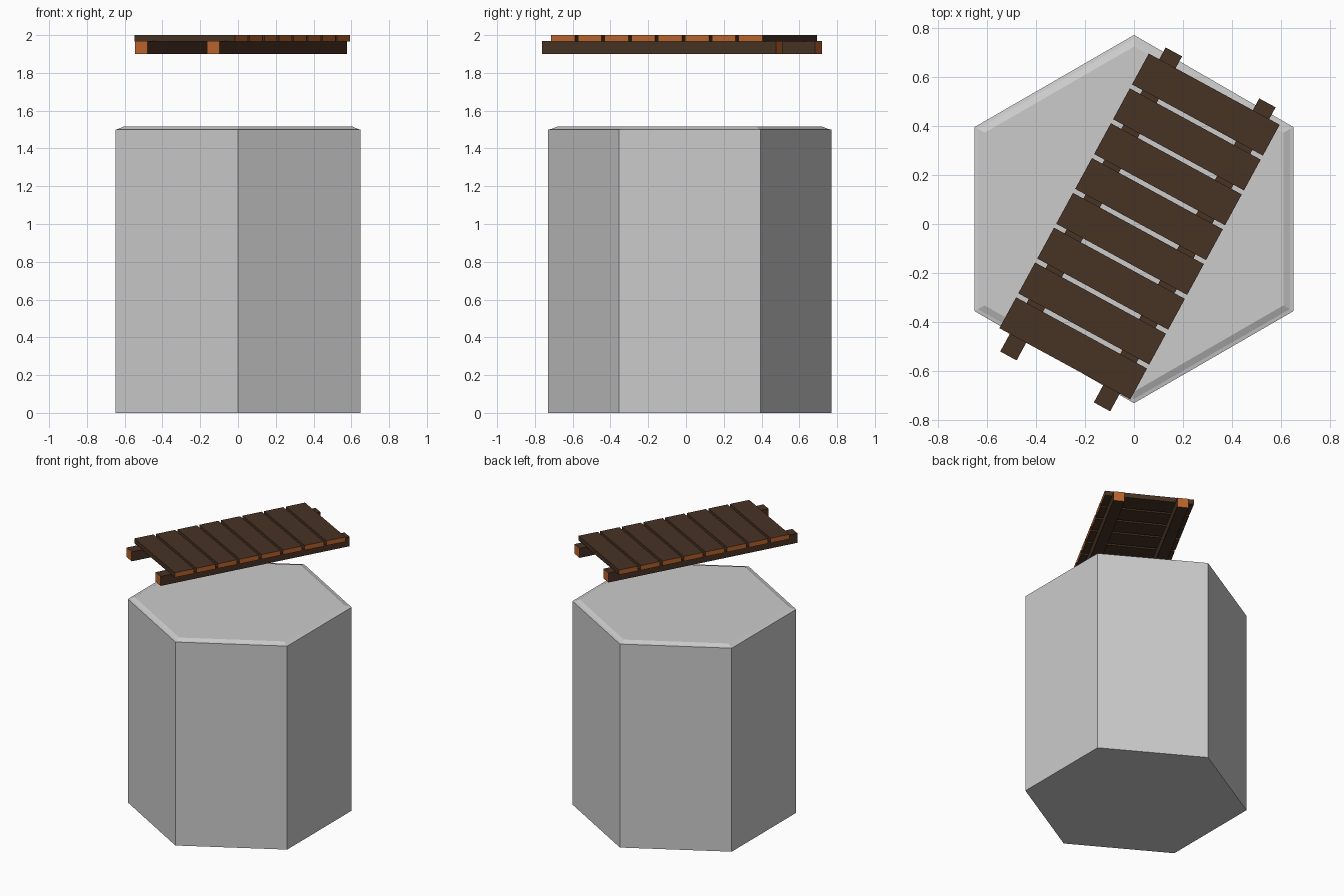
import bpy, bmesh
from math import radians, cos, sin
from mathutils import Vector, Matrix

if "Cube" in bpy.data.objects:
    bpy.data.objects.remove(bpy.data.objects["Cube"])


def material(name, rgb):
    m = bpy.data.materials.new(name)
    m.diffuse_color = (*rgb, 1)
    m.use_nodes = True
    m.node_tree.nodes["Principled BSDF"].inputs["Base Color"].default_value = m.diffuse_color
    return m


bark = material("dark_wood", (0.064, 0.032, 0.017))
grain = material("end_grain", (0.50, 0.13, 0.025))


def finish(bm, name):
    bmesh.ops.recalc_face_normals(bm, faces=bm.faces)
    mesh = bpy.data.meshes.new(name)
    bm.to_mesh(mesh)
    bm.free()
    ob = bpy.data.objects.new(name, mesh)
    bpy.context.collection.objects.link(ob)
    return ob


def hex_pillar(name, centre, profile):
    # stack of hexagonal rings given as (radius, height)
    bm = bmesh.new()
    rings = [[bm.verts.new((centre[0] + r * cos(radians(30 + 60 * k)),
                            centre[1] + r * sin(radians(30 + 60 * k)), z))
              for k in range(6)] for r, z in profile]
    for low, high in zip(rings, rings[1:]):
        for k in range(6):
            n = (k + 1) % 6
            bm.faces.new((low[k], low[n], high[n], high[k]))
    bm.faces.new(rings[0])
    bm.faces.new(rings[-1])
    return finish(bm, name)


BRIDGE = Matrix.Translation((0.016, -0.022, 0)) @ Matrix.Rotation(radians(-28.55), 4, 'Z')


def timber(name, centre, size, end_axis):
    # wooden box in the bridge's own frame, pale on its two sawn ends
    bm = bmesh.new()
    bmesh.ops.create_cube(bm, size=1)
    bmesh.ops.scale(bm, vec=Vector(size), verts=bm.verts)
    bm.normal_update()
    for f in bm.faces:
        f.material_index = int(abs(f.normal[end_axis]) > 0.9)
    ob = finish(bm, name)
    ob.data.materials.append(bark)
    ob.data.materials.append(grain)
    ob.matrix_world = BRIDGE @ Matrix.Translation(centre)
    return ob


# stone pillar with a small ledge and chamfered cap
hex_pillar("hex_pillar", (0, 0.02),
           [(0.75, 0), (0.75, 1.5), (0.733, 1.503), (0.703, 1.515)])

# two long rails
for side, x in (("left", -0.217), ("right", 0.217)):
    timber(side + "_rail", (x, 0, 1.935), (0.076, 1.41, 0.07), 1)

# eight cross planks
for i in range(8):
    y = 0.0136 + (i - 3.5) * 0.1615
    timber(f"plank_{i + 1}", (0, y, 1.9825), (0.607, 0.143, 0.035), 0)
